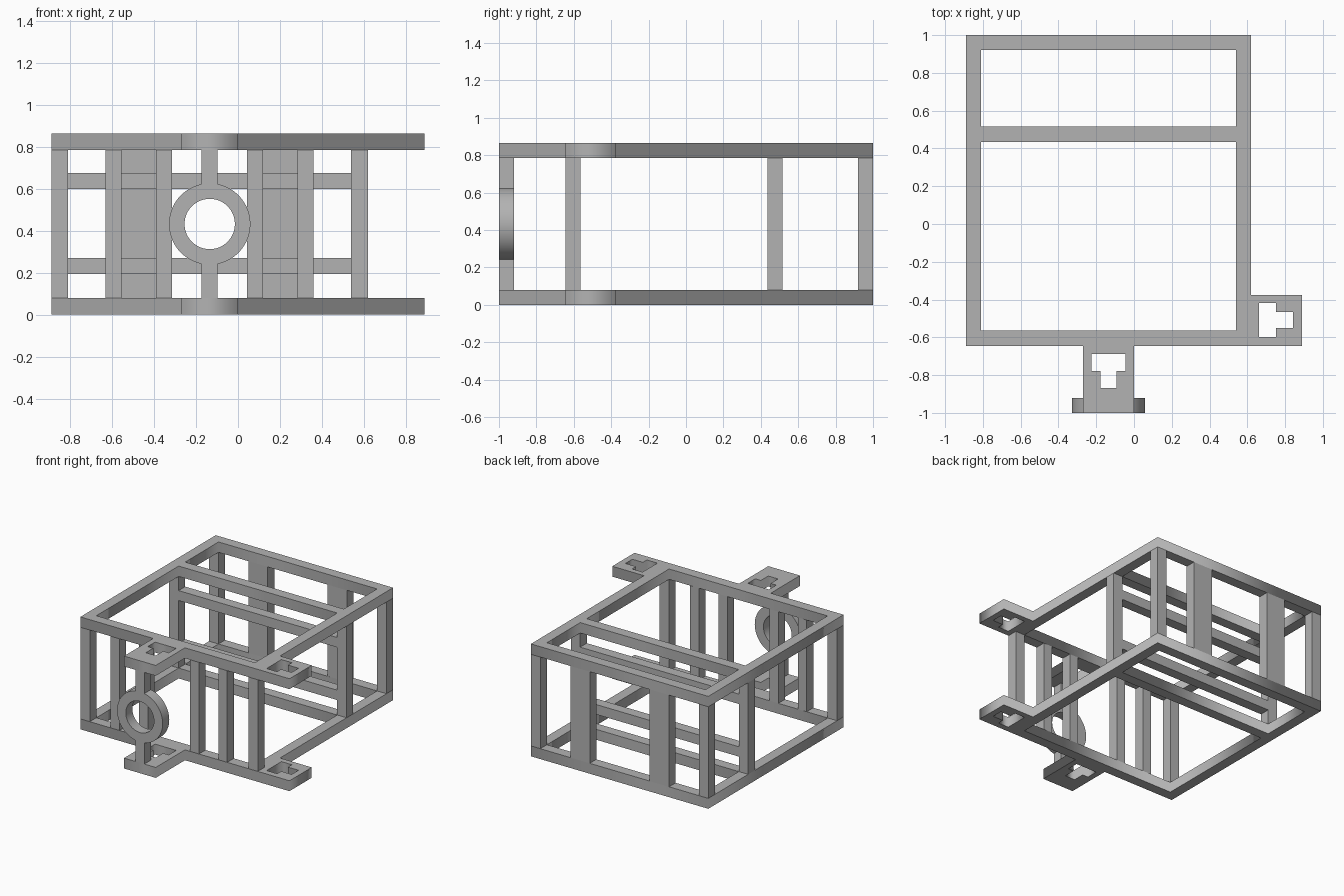
import bpy, bmesh
from math import sin, cos, asin, pi

cube = bpy.data.objects.get("Cube")
if cube:
    bpy.data.objects.remove(cube, do_unlink=True)

grey = bpy.data.materials.new("plain grey")
grey.use_nodes = True
GREY = (0.45, 0.45, 0.45, 1)
grey.diffuse_color = GREY
grey.node_tree.nodes["Principled BSDF"].inputs["Base Color"].default_value = GREY

BAR = 0.08                       # bar thickness
H = 0.865                        # total height
X0, X1 = -0.89, 0.62             # frame width
Y0, Y1 = -0.645, 1.0             # frame depth
CROSS = 0.435                    # front of the cross bars
RING_X = -0.135                  # centre of the front bracket


def finish(name, bm):
    bmesh.ops.recalc_face_normals(bm, faces=bm.faces)
    mesh = bpy.data.meshes.new(name)
    bm.to_mesh(mesh)
    bm.free()
    mesh.materials.append(grey)
    obj = bpy.data.objects.new(name, mesh)
    bpy.context.collection.objects.link(obj)
    return obj


def box(name, x0, x1, y0, y1, z0, z1):
    bm = bmesh.new()
    bmesh.ops.create_cube(bm, size=1)
    for v in bm.verts:
        v.co.x = x1 if v.co.x > 0 else x0
        v.co.y = y1 if v.co.y > 0 else y0
        v.co.z = z1 if v.co.z > 0 else z0
    return finish(name, bm)


def plate(name, loops):
    """Extrude an outline with holes to a plate one bar thick, centred on z = 0."""
    curve = bpy.data.curves.new(name + "_profile", 'CURVE')
    curve.dimensions, curve.fill_mode, curve.extrude = '2D', 'BOTH', BAR / 2
    for pts in loops:
        spline = curve.splines.new('POLY')
        spline.points.add(len(pts) - 1)
        for p, (x, y) in zip(spline.points, pts):
            p.co = (x, y, 0, 1)
        spline.use_cyclic_u = True
    helper = bpy.data.objects.new(name + "_profile", curve)
    mesh = bpy.data.meshes.new_from_object(helper)
    bm = bmesh.new()
    bm.from_mesh(mesh)
    bmesh.ops.remove_doubles(bm, verts=bm.verts, dist=0.0005)
    bpy.data.objects.remove(helper)
    bpy.data.curves.remove(curve)
    bpy.data.meshes.remove(mesh)
    return finish(name, bm)


def rect(x0, x1, y0, y1):
    return [(x0, y0), (x1, y0), (x1, y1), (x0, y1)]


# T-shaped slot, with the stem running along +u
slot = [(0, -0.09), (0.09, -0.09), (0.09, -0.042), (0.18, -0.042),
        (0.18, 0.042), (0.09, 0.042), (0.09, 0.09), (0, 0.09)]

# Top and bottom frames, each with two slotted brackets
outline = [(X0, Y0), (-0.27, Y0), (-0.27, -1), (0, -1), (0, Y0), (0.89, Y0),
           (0.89, -0.375), (X1, -0.375), (X1, Y1), (X0, Y1)]
frame_loops = [
    outline,
    rect(X0 + BAR, X1 - BAR, Y0 + BAR, CROSS),
    rect(X0 + BAR, X1 - BAR, CROSS + BAR, Y1 - BAR),
    [(RING_X + v, -0.687 - u) for u, v in slot],
    [(0.662 + u, -0.508 + v) for u, v in slot],
]
for name, z in (("bottom_frame", BAR / 2), ("top_frame", H - BAR / 2)):
    plate(name, frame_loops).location.z = z


def post(name, x0, x1, y):
    box(name, x0, x1, y, y + BAR, BAR, H - BAR)


# Corner and middle posts on both sides
for side, x in (("right", X0), ("left", X1 - BAR)):
    for place, y in (("front", Y0), ("middle", CROSS), ("back", Y1 - BAR)):
        post(f"{place}_{side}_post", x, x + BAR, y)

# Front post pairs, with a wide back post behind each gap
for side, x in (("right", -0.632), ("left", 0.043)):
    post(f"front_{side}_outer_slat", x, x + 0.076, Y0)
    post(f"front_{side}_inner_slat", x + 0.241, x + 0.317, Y0)
    post(f"back_{side}_wide_post", x + 0.076, x + 0.241, Y1 - BAR)

# Cross rails between the middle posts
for name, z in (("lower_cross_rail", 0.195), ("upper_cross_rail", 0.6)):
    box(name, X0 + BAR, X1 - BAR, CROSS, CROSS + BAR, z, z + 0.076)

# Ring with its upper and lower stems, standing between the front brackets
R, r, w, stem = 0.194, 0.12, 0.038, H / 2 - BAR
start = asin(w / R) - pi / 2
N = 32
arc = [start + (-2 * start) * i / N for i in range(N + 1)]
right_half = [(w, -stem)] + [(R * cos(a), R * sin(a)) for a in arc] + [(w, stem)]
ring_outline = right_half + [(-x, -y) for x, y in right_half]
hole = [(r * cos(2 * pi * i / 64), r * sin(2 * pi * i / 64)) for i in range(64)]
ring = plate("front_ring", [ring_outline, hole])
ring.rotation_euler.x = pi / 2
ring.location = (RING_X, -1 + BAR / 2, H / 2)
bpy.ops.object.select_all(action='DESELECT')
ring.select_set(True)
bpy.context.view_layer.objects.active = ring
bpy.ops.object.shade_smooth_by_angle(angle=pi / 6)
